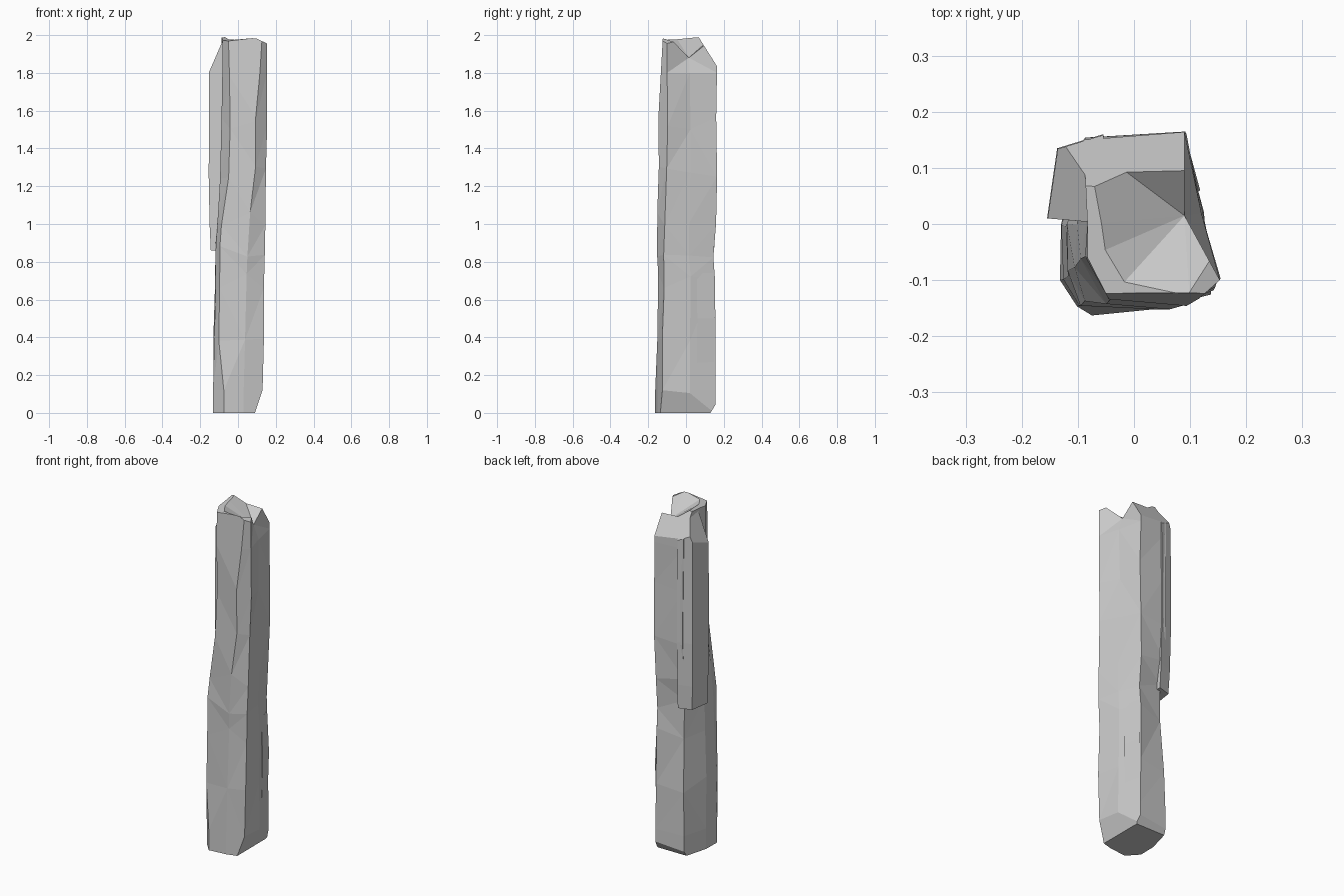
import bpy, bmesh, random
from mathutils import Vector

if "Cube" in bpy.data.objects:
    bpy.data.objects.remove(bpy.data.objects["Cube"])

random.seed(4)


def loft(name, rings, cuts=()):
    """Skin closed rings into a faceted solid, then chip it with planes."""
    bm = bmesh.new()
    loops = [[bm.verts.new(p) for p in ring] for ring in rings]
    n = len(loops[0])
    for low, high in zip(loops, loops[1:]):
        for i in range(n):
            j = (i + 1) % n
            bm.faces.new((low[i], low[j], high[j], high[i]))
    bm.faces.new(loops[0][::-1])
    bm.faces.new(loops[-1])
    bmesh.ops.triangulate(bm, faces=bm.faces[:])
    for point, normal in cuts:
        geom = bm.verts[:] + bm.edges[:] + bm.faces[:]
        bmesh.ops.bisect_plane(bm, geom=geom, dist=1e-5, plane_co=point,
                               plane_no=Vector(normal).normalized(),
                               clear_outer=True)
        rim = [e for e in bm.edges if e.is_boundary]
        bmesh.ops.holes_fill(bm, edges=rim, sides=0)
    bmesh.ops.recalc_face_normals(bm, faces=bm.faces[:])
    mesh = bpy.data.meshes.new(name)
    bm.to_mesh(mesh)
    bm.free()
    obj = bpy.data.objects.new(name, mesh)
    bpy.context.collection.objects.link(obj)
    return obj


# Column sections at foot and head, counter-clockwise from the front left
foot = [(-.075, -.163), (.03, -.152), (.13, -.125), (.125, .02),
        (.088, .157), (-.09, .147), (-.13, 0), (-.132, -.1)]
head = [(-.045, -.134), (.1, -.147), (.153, -.1), (.12, .02),
        (.09, .164), (-.09, .15), (-.083, 0), (-.083, -.06)]

# Height, blend from foot to head, pinch of the back left corner
levels = [(0, 0, 0), (.12, 0, 0), (.4, .1, .06), (.7, .2, .15), (.86, .3, .17),
          (1.03, .5, .08), (1.27, .85, 0), (1.54, .95, 0), (1.8, 1, 0), (2, 1, 0)]
rings = []
for z, blend, pinch in levels:
    ring = []
    rough = .005 if .2 < z < 1.7 else 0
    for i, (a, b) in enumerate(zip(foot, head)):
        p = Vector(a).lerp(Vector(b), blend)
        if i == 5:
            p *= 1 - pinch
        elif i == 4:
            p *= 1 - pinch * .4
        elif i == 0 and .2 < z < 1.1:   # bulge of the front left corner
            p += Vector((-.025, .012))
        dx, dy, dz = (random.uniform(-1, 1) * rough for _ in range(3))
        ring.append((p.x + dx, p.y + dy, z + dz * 8))
    rings.append(ring)
rings[-1][3] = (.09, .015, 1.88)  # notch in the top right edge

# Chips: foot right, foot back, head back, right, front slope, front face
back_chip = ((0, .06, 2), (0, .19, .12))
left_chip = ((-.155, 0, 1.8), (-.18, 0, .078))
top_tilt = ((.04, .05, 2), (-.02, -.02, .17))
loft("column", rings, [
    ((.09, 0, 0), (.12, 0, -.04)), ((0, .13, 0), (0, .05, -.03)),
    back_chip, ((.06, 0, 2), (.05, 0, .105)), top_tilt,
    ((0, -.148, 1.53), (0, -.45, .025))])

# Overhanging slab down the upper left side, chipped at its top
slab = [(-.155, .01), (-.06, .002), (-.055, .16), (-.137, .135)]
slab_levels = [(.86, .93), (1, .97), (1.25, 1), (1.98, .99)]
loft("side_slab", [[(x * s, y * s, z) for x, y in slab] for z, s in slab_levels],
     [back_chip, left_chip, top_tilt])

# Thin flake clinging to the lower back right edge
flake = [(.118, .06), (.092, .155), (.06, .1)]
loft("edge_flake", [[(x * s, y * s, z) for x, y in flake]
                    for z, s in ((.1, .93), (.5, 1), (.74, .94))])
